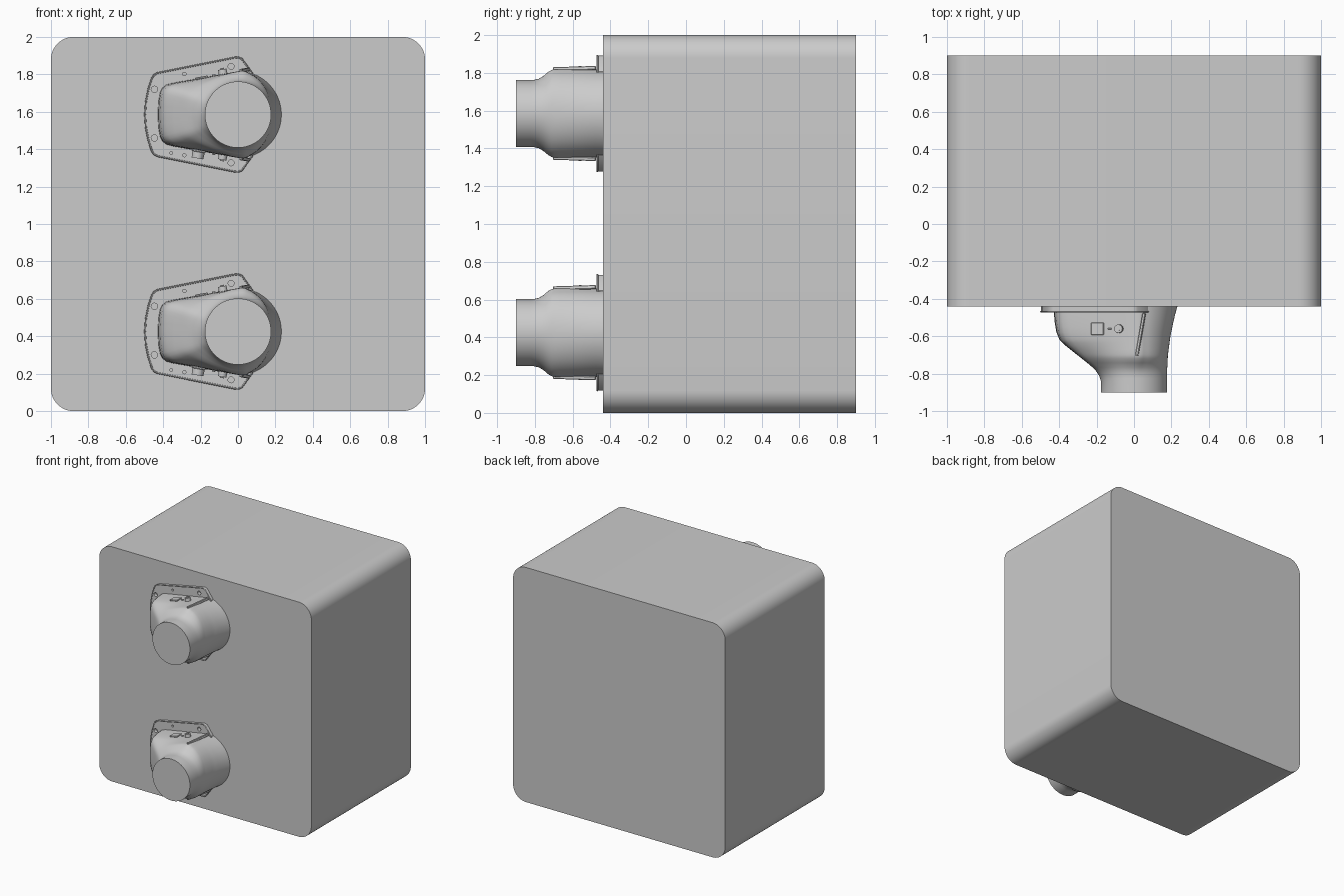
import bpy, bmesh, math
from mathutils import Matrix, Vector

if "Cube" in bpy.data.objects:
    bpy.data.objects.remove(bpy.data.objects["Cube"])

BACK, FRONT = -0.44, -0.9


def finish(name, bm, angle=35):
    bmesh.ops.recalc_face_normals(bm, faces=bm.faces)
    me = bpy.data.meshes.new(name)
    bm.to_mesh(me)
    bm.free()
    ob = bpy.data.objects.new(name, me)
    bpy.context.collection.objects.link(ob)
    smooth(ob, angle)
    return ob


def smooth(ob, angle=35):
    bpy.ops.object.select_all(action='DESELECT')
    ob.select_set(True)
    bpy.context.view_layer.objects.active = ob
    bpy.ops.object.shade_smooth_by_angle(angle=math.radians(angle))


def loft(name, rings, angle=35):
    bm = bmesh.new()
    loops = [[bm.verts.new(p) for p in r] for r in rings]
    n = len(loops[0])
    for a, b in zip(loops, loops[1:]):
        for i in range(n):
            j = (i + 1) % n
            bm.faces.new((a[i], a[j], b[j], b[i]))
    bm.faces.new(loops[0])
    bm.faces.new(loops[-1][::-1])
    return finish(name, bm, angle)


def mirrored(half):
    # upper half outline, left to right, closed by its mirror image
    return half + [(x, -z) for x, z in reversed(half) if z > 1e-6]


def interp(table, v):
    for (a, p), (b, q) in zip(table, table[1:]):
        if v <= b:
            return p + (q - p) * (v - a) / (b - a)
    return table[-1][1]


def ray(poly, th):
    # distance from the centre to a closed outline along one direction
    d, best = Vector((math.cos(th), math.sin(th))), 0
    for a, b in zip(poly, poly[1:] + poly[:1]):
        a, e = Vector(a), Vector(b) - Vector(a)
        den = d.x * e.y - d.y * e.x
        if abs(den) > 1e-9:
            t = (a.x * e.y - a.y * e.x) / den
            s = (a.x * d.y - a.y * d.x) / den
            if t > 0 and -1e-6 <= s <= 1 + 1e-6:
                best = max(best, t)
    return best


# Main housing: rounded rectangle run from front to back
R = 0.12
outline = []
for k, (cx, cz) in enumerate([(1 - R, 2 - R), (R - 1, 2 - R), (R - 1, R), (1 - R, R)]):
    for i in range(13):
        a = math.pi / 2 * (k + i / 12)
        outline.append((cx + R * math.cos(a), cz + R * math.sin(a)))
loft("housing", [[(x, y, z) for x, z in outline] for y in (BACK, 0.9)])

# Cowl base outline and how far each side has turned into the round spout
base = mirrored([(-0.43, 0), (-0.427, 0.07), (-0.418, 0.12), (-0.405, 0.145),
                 (-0.385, 0.16), (-0.35, 0.17), (0.02, 0.235), (0.045, 0.232)]
                + [(0.232 * math.cos(math.radians(a)), 0.232 * math.sin(math.radians(a)))
                   for a in range(76, -1, -4)])
LEFT = [(0.44, 1), (0.52, 0.98), (0.58, 0.94), (0.62, 0.87), (0.65, 0.75), (0.70, 0.50),
        (0.75, 0.25), (0.78, 0.12), (0.81, 0.04), (0.84, 0), (0.9, 0)]
SIDE = [(0.44, 1), (0.69, 1), (0.71, 0.95), (0.73, 0.75), (0.755, 0.38),
        (0.78, 0.12), (0.81, 0), (0.9, 0)]
RIGHT = [(0.44, 1), (0.5, 0.7), (0.6, 0.32), (0.7, 0.08), (0.78, 0), (0.9, 0)]
DEPTHS = [0.44, 0.48, 0.52, 0.55, 0.58, 0.60, 0.62, 0.635, 0.65, 0.67, 0.69, 0.70, 0.71,
          0.72, 0.73, 0.7425, 0.755, 0.7675, 0.78, 0.795, 0.81, 0.825, 0.84, 0.9]
N = 112


def cowl_ring(d, cz):
    ring = []
    for i in range(N):
        th = 2 * math.pi * i / N
        r, c = ray(base, th), math.cos(th)
        end = LEFT if c < 0 else RIGHT
        w = max(0, (abs(c) - 0.15) / 0.85) ** (1 if c < 0 else 1.4)
        b = interp(SIDE, d) * (1 - w) + interp(end, d) * w
        rr = 0.177 + (r - 0.177) * b
        ring.append((rr * c, -d, cz + rr * math.sin(th)))
    return ring


# Mounting flange
flange = mirrored([(-0.497, 0), (-0.492, 0.07), (-0.478, 0.14), (-0.46, 0.195), (-0.448, 0.212),
                   (-0.43, 0.222), (-0.02, 0.304), (0.0, 0.306), (0.02, 0.298), (0.075, 0.222)])
HOLES = [(-0.447, 0.135, 0.017), (-0.447, -0.125, 0.017), (-0.037, 0.258, 0.016),
         (-0.037, -0.258, 0.016), (-0.287, 0.217, 0.009), (-0.287, -0.217, 0.009),
         (-0.357, -0.206, 0.008)]


def curve(name, loops, cz, y, extrude=0, bevel=0):
    cu = bpy.data.curves.new(name, 'CURVE')
    cu.dimensions = '2D' if extrude else '3D'
    cu.fill_mode = 'BOTH' if extrude else 'FULL'
    cu.extrude, cu.bevel_depth, cu.bevel_resolution = extrude, bevel, 2
    for pts in loops:
        sp = cu.splines.new('POLY')
        sp.points.add(len(pts) - 1)
        sp.use_cyclic_u = True
        for p, (x, z) in zip(sp.points, pts):
            p.co = (x, z, 0, 1)
    ob = bpy.data.objects.new(name, cu)
    bpy.context.collection.objects.link(ob)
    ob.location, ob.rotation_euler = (0, y, cz), (math.pi / 2, 0, 0)
    bpy.ops.object.select_all(action='DESELECT')
    ob.select_set(True)
    bpy.context.view_layer.objects.active = ob
    bpy.ops.object.convert(target='MESH')
    smooth(bpy.context.object)


def on_side(x, y, s, cz):
    # frame on the slanted upper (s=1) or lower (s=-1) cowl wall, local z outward
    tilt = Matrix.Rotation(-math.atan(0.175), 4, 'Y')
    flip = Matrix.Diagonal((1, 1, s, 1))
    return Matrix.Translation((0, 0, cz)) @ flip @ Matrix.Translation(
        (x, y, 0.17 + 0.1757 * (x + 0.35))) @ tilt


def block(name, m, size, z=0, turn=0):
    bm = bmesh.new()
    bmesh.ops.create_cube(bm, size=1, matrix=m @ Matrix.Translation((0, 0, z))
                          @ Matrix.Rotation(turn, 4, 'Z') @ Matrix.Diagonal((*size, 1)))
    bmesh.ops.bevel(bm, geom=bm.edges[:], offset=0.003, segments=1, affect='EDGES')
    finish(name, bm)


def stud(name, m, r, h, sides=24):
    bm = bmesh.new()
    bmesh.ops.create_cone(bm, cap_ends=True, segments=sides, radius1=r, radius2=r * 0.92,
                          depth=h, matrix=m @ Matrix.Translation((0, 0, h / 2 - 0.01)))
    finish(name, bm)


for tag, cz in (("lower", 0.425), ("upper", 1.585)):
    loft(tag + "_cowl", [cowl_ring(d, cz) for d in DEPTHS], 30)
    holes = [[(x + r * math.cos(i * math.pi / 10), z + r * math.sin(i * math.pi / 10))
              for i in range(20)] for x, z, r in HOLES]
    curve(tag + "_flange", [flange] + holes, cz, -0.455, extrude=0.015)
    curve(tag + "_flange_rim", [flange], cz, -0.469, bevel=0.005)
    # Fittings on the two slanted walls
    for side, s in (("top", 1), ("bottom", -1)):
        block(f"{tag}_{side}_rib", on_side(0.035, -0.59, s, cz), (0.016, 0.23, 0.02),
              turn=math.radians(-10))
        stud(f"{tag}_{side}_knob", on_side(-0.08, -0.56, s, cz), 0.024, 0.035)
        stud(f"{tag}_{side}_knob_tip", on_side(-0.08, -0.56, s, cz), 0.013, 0.042, 6)
        block(f"{tag}_{side}_link", on_side(-0.13, -0.56, s, cz), (0.02, 0.01, 0.012))
    block(tag + "_window_plate", on_side(-0.195, -0.56, 1, cz), (0.07, 0.065, 0.012))
    stud(tag + "_port", on_side(-0.21, -0.56, -1, cz), 0.034, 0.05)
    block(tag + "_port_collar", on_side(-0.21, -0.56, -1, cz), (0.075, 0.075, 0.012))
